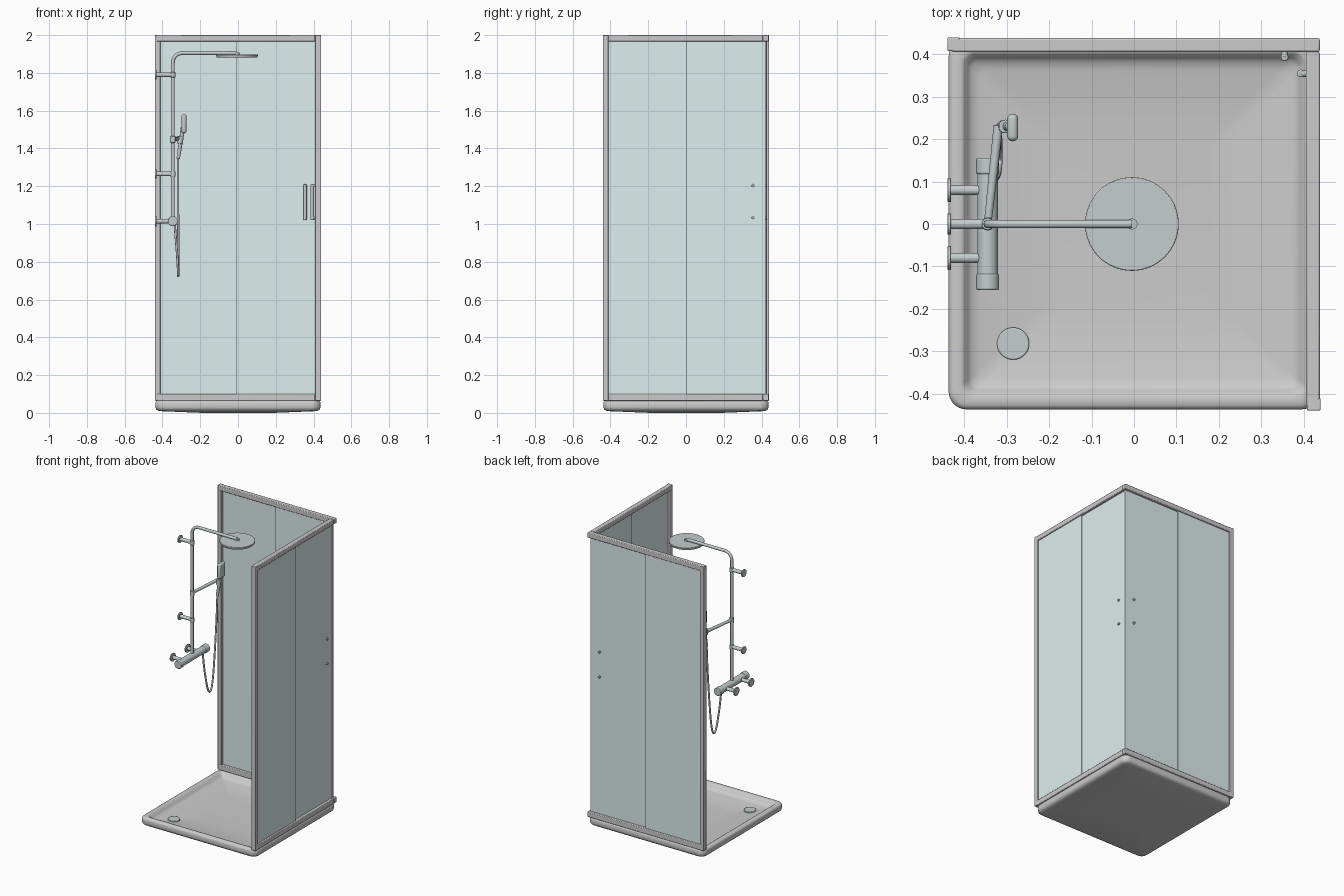
import bpy, bmesh, math
from mathutils import Vector

if "Cube" in bpy.data.objects:
    bpy.data.objects.remove(bpy.data.objects["Cube"])

def material(name, col):
    m = bpy.data.materials.new(name)
    m.diffuse_color = col
    m.use_nodes = True
    m.node_tree.nodes["Principled BSDF"].inputs["Base Color"].default_value = m.diffuse_color
    return m

GLASS = material("pale_glass", (0.74, 0.86, 0.86, 1))
METAL = material("brushed_metal", (0.56, 0.61, 0.61, 1))

def finish(ob, name, mat=None, angle=35):
    ob.name = name
    if mat:
        ob.data.materials.append(mat)
    bpy.ops.object.select_all(action='DESELECT')
    bpy.context.view_layer.objects.active = ob
    ob.select_set(True)
    bpy.ops.object.shade_smooth_by_angle(angle=math.radians(angle))
    return ob

def box(name, x0, x1, y0, y1, z0, z1, bevel=0, mat=None, seg=2):
    bpy.ops.mesh.primitive_cube_add(size=1)
    ob = bpy.context.object
    for v in ob.data.vertices:
        v.co = Vector(((x0 + x1) / 2 + v.co.x * (x1 - x0),
                       (y0 + y1) / 2 + v.co.y * (y1 - y0),
                       (z0 + z1) / 2 + v.co.z * (z1 - z0)))
    if bevel:
        b = ob.modifiers.new("bevel", 'BEVEL')
        b.width, b.segments = bevel, seg
    return finish(ob, name, mat)

def rod(name, a, b, r, r2=None, bevel=0, mat=METAL, sides=32):
    a, b = Vector(a), Vector(b)
    bpy.ops.mesh.primitive_cone_add(vertices=sides, radius1=r, radius2=r if r2 is None else r2,
                                    depth=(b - a).length, location=(a + b) / 2)
    ob = bpy.context.object
    ob.rotation_euler = (b - a).to_track_quat('Z', 'Y').to_euler()
    if bevel:
        m = ob.modifiers.new("bevel", 'BEVEL')
        m.width, m.segments, m.limit_method = bevel, 2, 'ANGLE'
    return finish(ob, name, mat)

def tube(name, pts, r, smooth=False):
    cu = bpy.data.curves.new(name, 'CURVE')
    cu.dimensions, cu.bevel_depth, cu.bevel_resolution = '3D', r, 4
    cu.use_fill_caps = True
    sp = cu.splines.new('NURBS' if smooth else 'POLY')
    sp.points.add(len(pts) - 1)
    for p, c in zip(sp.points, pts):
        p.co = (*c, 1)
    if smooth:
        sp.order_u, sp.use_endpoint_u, sp.resolution_u = 4, True, 8
    ob = bpy.data.objects.new(name, cu)
    bpy.context.collection.objects.link(ob)
    bpy.ops.object.select_all(action='DESELECT')
    bpy.context.view_layer.objects.active = ob
    ob.select_set(True)
    bpy.ops.object.convert(target='MESH')
    return finish(bpy.context.object, name, METAL)

# shower tray: stacked rounded-square rings (inset, height)
bm = bmesh.new()
def ring(inset, z, n=8):
    h = 0.437 - inset
    r = min(max(0.042 - inset * 0.4, 0.02), h)
    vs = []
    for k in range(4):
        q = k * math.pi / 2 + math.pi / 4
        cx, cy = math.copysign(h - r, math.cos(q)), math.copysign(h - r, math.sin(q))
        for i in range(n + 1):
            t = (k + i / n) * math.pi / 2
            vs.append(bm.verts.new((cx + r * math.cos(t), cy + r * math.sin(t), z)))
    return vs
profile = [(0.25, 0.0), (0.03, 0.009), (0.012, 0.012), (0.003, 0.02), (0, 0.03), (0, 0.053),
           (0.003, 0.06), (0.01, 0.065), (0.03, 0.065), (0.036, 0.062), (0.045, 0.045),
           (0.055, 0.036), (0.075, 0.03), (0.25, 0.02)]
rings = [ring(*p) for p in profile]
for a, b in zip(rings, rings[1:]):
    for i in range(len(a)):
        j = (i + 1) % len(a)
        bm.faces.new((a[i], a[j], b[j], b[i]))
bm.faces.new(rings[0][::-1])
bm.faces.new(rings[-1])
bmesh.ops.recalc_face_normals(bm, faces=bm.faces)
me = bpy.data.meshes.new("shower_tray")
bm.to_mesh(me)
bm.free()
tray = bpy.data.objects.new("shower_tray", me)
bpy.context.collection.objects.link(tray)
finish(tray, "shower_tray", None, 60)

# drain cover
rod("drain_cover", (-0.285, -0.282, 0.016), (-0.285, -0.282, 0.034), 0.038, bevel=0.003, sides=48)

# two glazed walls: back (along x) and right (along y, mirrored over the diagonal)
def wall_box(name, side, u0, u1, w0, w1, z0, z1, bevel=0, mat=None):
    if side == "back":
        return box("back_" + name, u0, u1, w0, w1, z0, z1, bevel, mat)
    return box("right_" + name, w0, w1, u0, u1, z0, z1, bevel, mat)

def wall_point(side, u, w, z):
    return (u, w, z) if side == "back" else (w, u, z)

for side in ("back", "right"):
    end = 0.438 if side == "back" else 0.406
    wall_box("bottom_rail", side, -0.43, end, 0.406, 0.438, 0.064, 0.1, 0.004)
    wall_box("top_rail", side, -0.43, end, 0.406, 0.438, 1.966, 2.0, 0.004)
    wall_box("end_post", side, -0.44, -0.411, 0.408, 0.44, 0.064, 2.0, 0.003)
    wall_box("fixed_glass", side, -0.413, 0.003, 0.424, 0.430, 0.095, 1.97, 0, GLASS)
    wall_box("sliding_glass", side, -0.008, 0.424 if side == "back" else 0.414,
             0.414, 0.420, 0.095, 1.97, 0, GLASS)
    # door handle inside, screw caps outside
    rod(side + "_handle", wall_point(side, 0.355, 0.393, 1.02),
        wall_point(side, 0.355, 0.393, 1.21), 0.009, bevel=0.003, sides=20)
    for z in (1.033, 1.203):
        rod(side + "_handle_stud", wall_point(side, 0.355, 0.393, z),
            wall_point(side, 0.355, 0.428, z), 0.008, bevel=0.002, sides=16)

# riser pipe with bend and overhead arm
R = 0.05
pts = [(-0.345, 0, 1.01)]
for i in range(9):
    t = math.pi - i * math.pi / 16
    pts.append((-0.345 + R + R * math.cos(t), 0, 1.905 - R + R * math.sin(t)))
pts.append((-0.005, 0, 1.905))
tube("riser_pipe", pts, 0.01)

# overhead shower head
rod("rain_head", (-0.005, 0, 1.881), (-0.005, 0, 1.897), 0.108, 0.111, bevel=0.003, sides=64)
rod("rain_head_joint", (-0.005, 0, 1.893), (-0.005, 0, 1.908), 0.013)

# wall mounts for the riser and for the mixer
for y, z, r in ((0, 1.79, 0.025), (0, 1.265, 0.025), (0.08, 1.015, 0.028), (-0.08, 1.015, 0.028)):
    rod("wall_flange", (-0.44, y, z), (-0.431, y, z), r, bevel=0.002)
    rod("wall_stem", (-0.435, y, z), (-0.34, y, z), 0.012)
for z in (1.79, 1.265):
    rod("pipe_clamp", (-0.345, 0, z - 0.014), (-0.345, 0, z + 0.014), 0.014, bevel=0.002)

# mixer bar with end knobs
rod("mixer_body", (-0.345, -0.12, 1.015), (-0.345, 0.12, 1.015), 0.024)
for s in (-1, 1):
    rod("mixer_knob", (-0.345, s * 0.117, 1.015), (-0.345, s * 0.156, 1.015), 0.027, bevel=0.004)

# hand shower holder, handle and head
rod("holder_clamp", (-0.345, 0, 1.43), (-0.345, 0, 1.465), 0.015, bevel=0.003)
rod("holder_arm", (-0.345, 0, 1.448), (-0.32, 0.232, 1.452), 0.009, 0.011)
rod("holder_cup", (-0.308, 0.23, 1.425), (-0.303, 0.23, 1.465), 0.015, 0.016, bevel=0.002)
rod("hand_shower_handle", (-0.317, 0.23, 1.345), (-0.291, 0.23, 1.51), 0.009, 0.012, bevel=0.002)
box("hand_shower_head", -0.299, -0.273, 0.195, 0.26, 1.48, 1.582, 0.0125, METAL, 5)

# flexible hose looping to the mixer
tube("shower_hose", [(-0.317, 0.23, 1.35), (-0.318, 0.225, 1.2), (-0.316, 0.2, 0.95),
                     (-0.316, 0.175, 0.73), (-0.316, 0.135, 0.71), (-0.32, 0.11, 0.82),
                     (-0.33, 0.1, 0.93), (-0.335, 0.1, 1.0)], 0.006, True)
